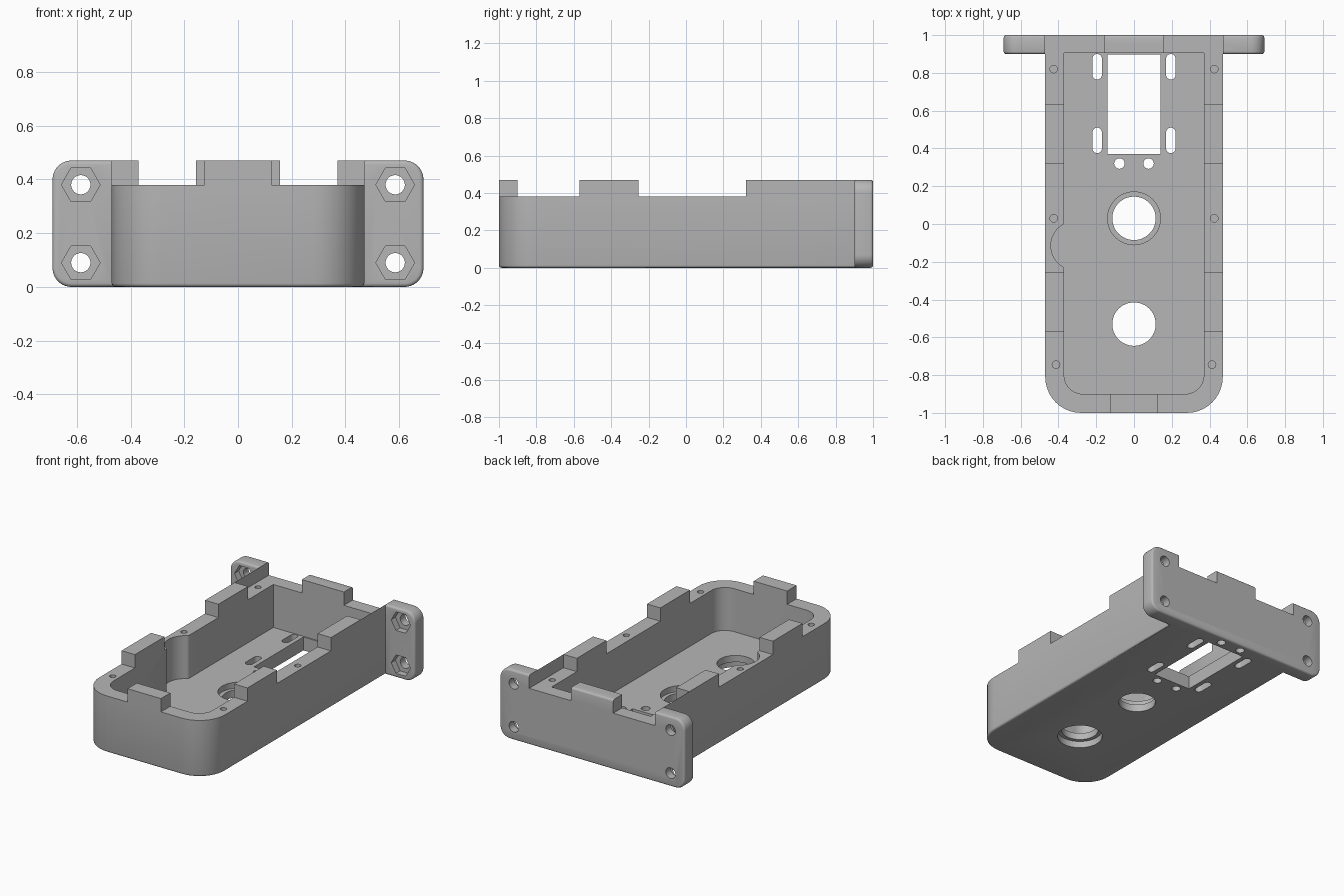
import bpy, bmesh
from math import sin, cos, pi, radians
from mathutils import Matrix, Vector

if "Cube" in bpy.data.objects:
    bpy.data.objects.remove(bpy.data.objects["Cube"])

grey = bpy.data.materials.new("plain grey")
grey.use_nodes = True
grey.diffuse_color = (0.47, 0.47, 0.47, 1)
grey.node_tree.nodes["Principled BSDF"].inputs["Base Color"].default_value = (0.47, 0.47, 0.47, 1)


def circle(x, y, r, n=32):
    return [(x + r * cos(2 * pi * i / n), y + r * sin(2 * pi * i / n)) for i in range(n)]


def rounded(x0, x1, y0, y1, front=0, back=0, n=10):
    """Rectangle outline with separate corner radii at its low and high y ends."""
    pts = []
    corners = ((x1, y0, -1, 1, front, 270), (x1, y1, -1, -1, back, 0),
               (x0, y1, 1, -1, back, 90), (x0, y0, 1, 1, front, 180))
    for x, y, sx, sy, r, start in corners:
        for i in range(n + 1 if r else 1):
            a = radians(start + 90 * i / n)
            pts.append((x + sx * r + r * cos(a), y + sy * r + r * sin(a)))
    return pts


def prism(name, outline, low, high, along_y=False, bevel_ends=()):
    """Extrude an outline along z, or along y when the outline is in x and z."""
    bm = bmesh.new()
    base = bm.faces.new([bm.verts.new((x, y, low)) for x, y in outline])
    top = bmesh.ops.extrude_face_region(bm, geom=[base])["geom"]
    bmesh.ops.translate(bm, vec=(0, 0, high - low),
                        verts=[v for v in top if isinstance(v, bmesh.types.BMVert)])
    edges = [e for e in bm.edges
             if any(all(abs(v.co.z - z) < 1e-5 for v in e.verts) for z in bevel_ends)]
    if edges:
        bmesh.ops.bevel(bm, geom=edges, offset=0.013, segments=3, profile=0.5, affect='EDGES')
    if along_y:
        bmesh.ops.transform(bm, verts=bm.verts,
                            matrix=Matrix(((1, 0, 0, 0), (0, 0, 1, 0), (0, 1, 0, 0), (0, 0, 0, 1))))
    bmesh.ops.recalc_face_normals(bm, faces=bm.faces)
    mesh = bpy.data.meshes.new(name)
    bm.to_mesh(mesh)
    bm.free()
    mesh.materials.append(grey)
    obj = bpy.data.objects.new(name, mesh)
    bpy.context.collection.objects.link(obj)
    return obj


def combine(target, other, operation='DIFFERENCE'):
    mod = target.modifiers.new("combine", 'BOOLEAN')
    mod.operation, mod.object, mod.solver = operation, other, 'EXACT'
    bpy.context.view_layer.objects.active = target
    bpy.ops.object.modifier_apply(modifier=mod.name)
    bpy.data.objects.remove(other)


# Tray body and rear mounting plate
tray = prism("mounting_tray", rounded(-0.47, 0.47, -1, 0.95, front=0.19), 0, 0.47, bevel_ends=(0,))
plate = prism("rear_plate", rounded(-0.69, 0.69, 0, 0.47, 0.07, 0.07), 0.9, 1,
              along_y=True, bevel_ends=(0.9, 1))
combine(tray, plate, 'UNION')


def cut(outline, low, high, along_y=False):
    combine(tray, prism("cutter", outline, low, high, along_y))


# Inner cavity and the rounded recess in the right wall
FLOOR = 0.09
cut(rounded(-0.37, 0.37, -0.9, 0.905, front=0.1), FLOOR, 0.6)
recess = [(-0.31 - 0.13 * cos(radians(a)), -0.115 - 0.13 * sin(radians(a)))
          for a in range(-60, 61, 6)]
cut([(-0.2, 0.025), (-0.36, 0.025)] + recess + [(-0.36, -0.255), (-0.2, -0.255)], FLOOR, 0.6)

# Lowered rim between the raised tabs
cut(rounded(-0.6, 0.6, -0.255, 0.32), 0.38, 0.6)
for s in (-1, 1):
    for inner, outer, y0, y1 in ((0.125, 0.6, -1.1, -0.57), (0.157, 0.47, 0.635, 1.1)):
        x0, x1 = sorted((s * inner, s * outer))
        cut(rounded(x0, x1, y0, y1), 0.38, 0.6)

# Floor window and the two stepped round openings
cut(rounded(-0.14, 0.14, 0.37, 0.897), -0.1, 0.2)
for y, low, high in ((0.03, 0.05, 0.2), (-0.53, -0.1, 0.045)):
    cut(circle(0, y, 0.115, 48), -0.1, 0.2)
    cut(circle(0, y, 0.14, 48), low, high)

for s in (-1, 1):
    # Slots and small holes around the window
    for y in (0.375, 0.765):
        cut(rounded(s * 0.195 - 0.025, s * 0.195 + 0.025, y, y + 0.135, 0.0249, 0.0249, 6), -0.1, 0.2)
    for y in (0.32, 0.945):
        cut(circle(s * 0.077, y, 0.028, 20), -0.1, 0.12)
    # Blind screw holes in the rim
    for x, y in ((0.425, 0.82), (0.425, 0.03), (0.413, -0.745)):
        cut(circle(s * x, y, 0.02, 16), 0.2, 0.6)
    # Bolt holes with hexagonal nut pockets in the plate
    for z in (0.09, 0.38):
        cut(circle(s * 0.585, z, 0.036, 24), 0.8, 1.1, along_y=True)
        cut(circle(s * 0.585, z, 0.072, 6), 0.8, 0.945, along_y=True)

# Smooth rounded surfaces, keep edges sharp
bpy.ops.object.select_all(action='DESELECT')
tray.select_set(True)
bpy.context.view_layer.objects.active = tray
bpy.ops.object.shade_smooth_by_angle(angle=radians(32))
